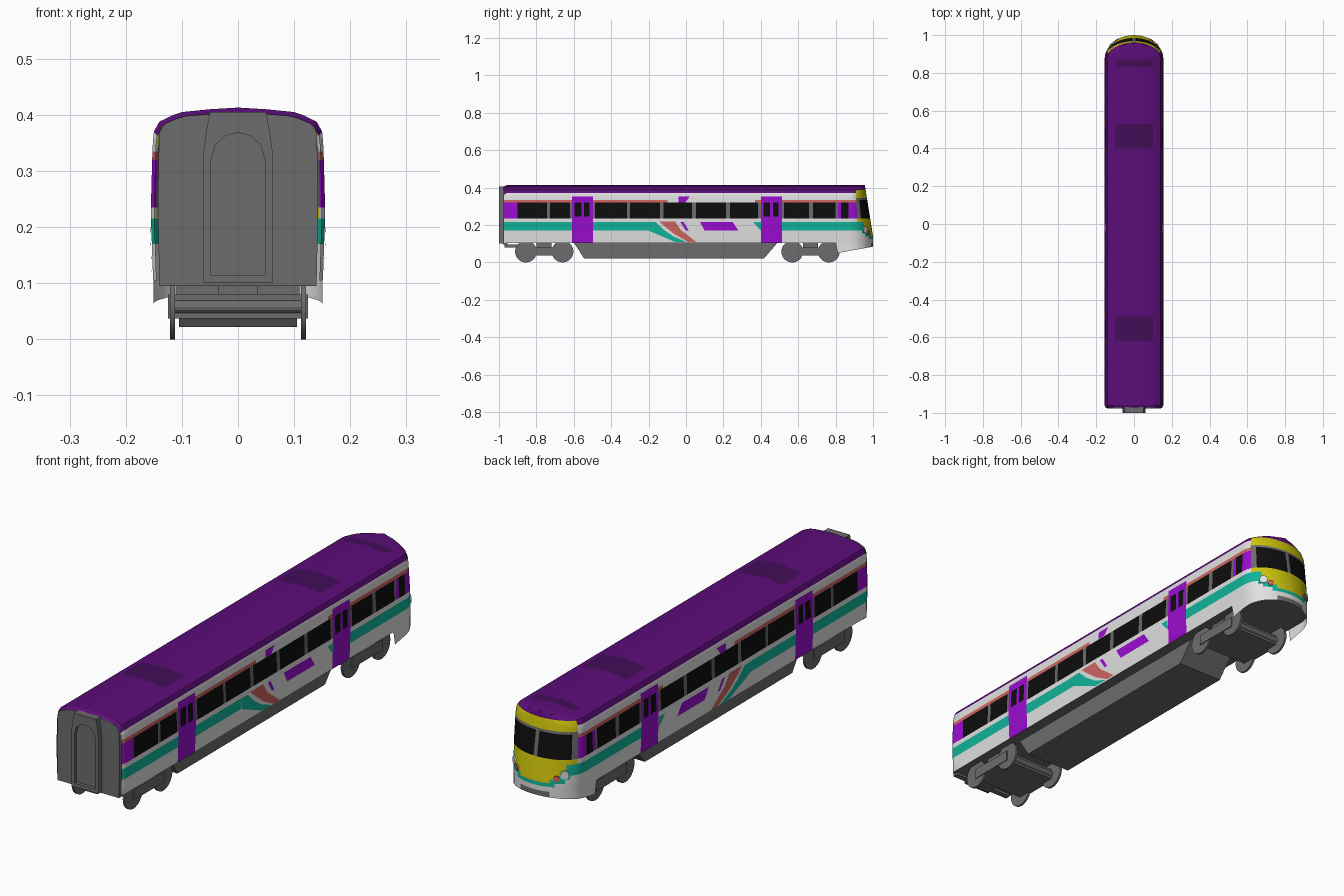
import bpy, bmesh, math
from mathutils import Matrix, Vector

if "Cube" in bpy.data.objects:
    bpy.data.objects.remove(bpy.data.objects["Cube"])

COLORS = {
    "white": (0.75, 0.75, 0.75), "grey": (0.15, 0.15, 0.15), "black": (0.004, 0.004, 0.004),
    "purple": (0.32, 0.004, 0.62), "roof_purple": (0.105, 0.004, 0.19),
    "dark_purple": (0.055, 0.004, 0.095), "green": (0.005, 0.46, 0.33),
    "coral": (0.62, 0.13, 0.115), "yellow": (0.62, 0.55, 0.003)}
NAMES = list(COLORS)
MATS = []
for n, c in COLORS.items():
    m = bpy.data.materials.new(n)
    m.diffuse_color = (*c, 1)
    m.use_nodes = True
    m.node_tree.nodes["Principled BSDF"].inputs["Base Color"].default_value = m.diffuse_color
    MATS.append(m)


def finish(name, bm, color=None, mirror=False, smooth=False):
    me = bpy.data.meshes.new(name)
    bm.to_mesh(me)
    bm.free()
    ob = bpy.data.objects.new(name, me)
    bpy.context.collection.objects.link(ob)
    for m in ([MATS[NAMES.index(color)]] if color else MATS):
        me.materials.append(m)
    if smooth:
        bpy.ops.object.select_all(action='DESELECT')
        ob.select_set(True)
        bpy.context.view_layer.objects.active = ob
        bpy.ops.object.shade_smooth_by_angle(angle=math.radians(25))
    if mirror:
        ob.modifiers.new("mirror", 'MIRROR')
    return ob


def box(name, x, y, z, color):
    """Box from (min, max) ranges."""
    bm = bmesh.new()
    size = [b - a for a, b in (x, y, z)]
    mid = [(a + b) / 2 for a, b in (x, y, z)]
    bmesh.ops.create_cube(bm, size=1, matrix=Matrix.Translation(mid) @ Matrix.Diagonal((*size, 1)))
    return finish(name, bm, color)


def disc(name, center, axis, radius, depth, color, mirror=True, sides=28):
    bm = bmesh.new()
    rot = Vector(axis).to_track_quat('Z', 'Y').to_matrix().to_4x4()
    bmesh.ops.create_cone(bm, cap_ends=True, segments=sides, radius1=radius, radius2=radius,
                          depth=depth, matrix=Matrix.Translation(center) @ rot)
    return finish(name, bm, color, mirror, True)


# Cross-section of the body: (height, half width)
ROWS = [(.105, .151), (.125, .152), (.14, .1525), (.155, .153), (.17, .1535), (.193, .1545),
        (.215, .155), (.235, .155), (.245, .155), (.32, .153), (.335, .1525), (.345, .152),
        (.352, .1515), (.37, .15), (.388, .14), (.4, .115), (.405, .1), (.41, .05), (.413, 0)]
REAR, NOSE = -.973, .88
DOORS = [(-.61, -.497), (.4, .513)]
SLITS = [(-.595, -.56), (-.545, -.515), (.415, .45), (.465, .495), (.83, .87)]
WINDOWS = [(-.9, -.743), (-.727, -.62), (-.487, -.316), (-.3, -.14), (-.12, .033),
           (.053, .214), (.235, .385), (.524, .658), (.68, .8)]
HATCHES = [(-.62, -.49), (.4, .53), (.83, .87)]
ANGLES = [10, 20, 32, 40, 48, 56, 64, 72, 80, 87, 90]


def inside(y, spans):
    return any(a < y < b for a, b in spans)


def nose_point(t, z, w):
    front = 1.0 - max(0, z - .14) * .16
    t = math.radians(t)
    return Vector((w * math.cos(t) if t < 1.57 else 0, NOSE + (front - NOSE) * math.sin(t), z))


def half_width(z):
    for (z0, w0), (z1, w1) in zip(ROWS, ROWS[1:]):
        if z <= z1:
            return w0 + (w1 - w0) * (z - z0) / (z1 - z0)
    return 0


def paint(x, y, z, t):
    """Colour of a shell face from its position; t is its angle round the cab."""
    cab = t > 20
    if z > .388 or (z > .37 and not cab):
        return "dark_purple" if z > .405 and inside(y, HATCHES) else "roof_purple"
    if cab:
        if z > .345:
            return "yellow"
        if z > .335:
            return "grey"
        if z > .235:
            return "black" if 32 < t < 87 else "grey"
        if z < .105:
            return "grey" if x < .06 else "white"
        if z > .215 or (z > .14 and x < .05 + (z - .13)):
            return "yellow"
        return "green" if z > .17 - (t - 20) / 40 * .045 and z > .125 else "white"
    if inside(y, DOORS) and .105 < z < .352:
        return "black" if .245 < z < .32 and inside(y, SLITS) else "purple"
    if .235 < z < .32:
        if inside(y, WINDOWS) or inside(y, SLITS):
            return "black"
        return "purple" if y < -.905 or y > .813 else "grey"
    if .32 < z < .335 and not -.1 < y < .37:
        return "coral"
    if .17 < z < .215 and not -.2 < y < .4:
        return "green"
    return "white"


# Body shell: one half, lofted along the side and round the cab, then mirrored
ys = sorted({y for s in DOORS + SLITS + WINDOWS + HATCHES for y in s}
            | {REAR, -.96, -.91, -.2, -.1, .37, .81, .813, NOSE})
cols = [(y, 0) for y in ys] + [(NOSE, a) for a in ANGLES]
bm = bmesh.new()
grid = []
for y, t in cols:
    line = []
    for z, w in ROWS:
        if t:
            p = nose_point(t, z, w)
        else:
            end = y == REAR
            p = Vector((w * (.96 if end else 1), y, z - (.008 if end and z > .36 else 0)))
        line.append(bm.verts.new(p))
    # cab skirt hangs below the floor line
    p = line[0].co.copy()
    if p.y > .805:
        p.z = .05 + (p.y - .81) * .18
    line.insert(0, bm.verts.new(p))
    grid.append(line)
for i in range(len(cols) - 1):
    t = (cols[i][1] + cols[i + 1][1]) / 2
    for r in range(len(ROWS)):
        if r == 0 and grid[i + 1][0].co.y < .805:
            continue
        f = bm.faces.new((grid[i][r], grid[i + 1][r], grid[i + 1][r + 1], grid[i][r + 1]))
        c = f.calc_center_median()
        f.material_index = NAMES.index(paint(c.x, c.y, c.z, t))
# underside
low = [l[1] for l in grid]
f = bm.faces.new([bm.verts.new((0, REAR, .105))] + low[::-1])
f.material_index = NAMES.index("grey")
bmesh.ops.delete(bm, geom=[v for v in bm.verts if not v.link_faces], context='VERTS')
finish("body_shell", bm, mirror=True, smooth=True)


# Painted swooshes on the sides, as thin plates
def side_plate(name, pts, color):
    bm = bmesh.new()
    bm.faces.new([bm.verts.new((half_width(z) + .002, y, z)) for y, z in pts])
    f = list(bm.faces)[0]
    f.normal_update()
    if f.normal.x < 0:
        f.normal_flip()
    finish(name, bm, color, mirror=True)


side_plate("green_swoosh", [(-.2, .17), (-.13, .14), (-.06, .11), (0, .11), (-.07, .14),
                            (-.12, .175), (-.16, .215), (-.2, .215)], "green")
side_plate("coral_swoosh", [(-.145, .22), (-.06, .22), (-.03, .175), (.055, .11), (.012, .11),
                            (-.06, .15), (-.11, .19)], "coral")
side_plate("purple_block", [(.075, .215), (.25, .215), (.28, .17), (.1, .17)], "purple")
side_plate("purple_sliver", [(-.03, .215), (-.012, .215), (.015, .17), (0, .17)], "purple")
side_plate("purple_upper_block", [(-.04, .352), (.02, .352), (-.005, .32), (-.04, .32)], "purple")
side_plate("green_stripe_start", [(.36, .215), (.4, .215), (.4, .17)], "green")

# Cab lamps
for name, t, z, r, color in (("headlamp", 42, .175, .017, "white"),
                             ("tail_lamp", 54, .16, .012, "coral")):
    p = nose_point(t, z, half_width(z))
    a = nose_point(t + 2, z, half_width(z)) - nose_point(t - 2, z, half_width(z))
    disc(name, p, (a.y, -a.x, 0), r, .008, color)

# Rear bulkhead
bm = bmesh.new()
half = [(w * .93, min(z, .37) + max(0, z - .37) * .8) for z, w in ROWS if z > .35]
half = [(.14, .095), (.143, .235)] + half
pts = half + [(-x, z) for x, z in half[-2::-1]]
f = bm.faces.new([bm.verts.new((x, -.978, z)) for x, z in pts])
r = bmesh.ops.extrude_face_region(bm, geom=[f])
for v in r["geom"]:
    if isinstance(v, bmesh.types.BMVert):
        v.co.y = -.955
bmesh.ops.recalc_face_normals(bm, faces=bm.faces)
finish("rear_bulkhead", bm, "grey")

# Gangway with a recessed arched door
outer = [(0, .1), (.062, .1), (.062, .33), (.057, .37), (.05, .405), (0, .405)]
inner = [(0, .115), (.048, .115), (.048, .32), (.04, .347), (.022, .363), (0, .368)]
bm = bmesh.new()
loops = [[bm.verts.new((x, y, z)) for x, z in prof]
         for prof, y in ((outer, -.97), (outer, -1), (inner, -1), (inner, -.986))]
for a, b in zip(loops, loops[1:]):
    for i in range(5):
        bm.faces.new((a[i], b[i], b[i + 1], a[i + 1]))
bm.faces.new(loops[3])
bmesh.ops.recalc_face_normals(bm, faces=bm.faces)
if sum(f.normal.y * f.calc_area() for f in bm.faces) > 0:
    bmesh.ops.reverse_faces(bm, faces=bm.faces)
finish("gangway", bm, "grey", mirror=True)
box("rear_coupler", (-.035, .035), (-.97, -.85), (.08, .097), "grey")

# Equipment case under the floor
bm = bmesh.new()
f = bm.faces.new([bm.verts.new((-.105, y, z)) for y, z in
                  ((-.6, .106), (-.545, .022), (.418, .022), (.49, .106))])
r = bmesh.ops.extrude_face_region(bm, geom=[f])
for v in r["geom"]:
    if isinstance(v, bmesh.types.BMVert):
        v.co.x = .105
bmesh.ops.recalc_face_normals(bm, faces=bm.faces)
finish("underfloor_case", bm, "grey")

# Bogies and wheels
for label, c in (("rear", -.758), ("front", .666)):
    box(label + "_bogie_frame", (-.125, .125), (c - .1, c + .1), (.037, .08), "grey")
    box(label + "_bogie_bolster", (-.11, .11), (c - .04, c + .04), (.08, .106), "grey")
    for k, dy in enumerate((-.098, .098)):
        disc(f"{label}_wheel_{k}", (.117, c + dy, .058), (1, 0, 0), .058, .009, "grey")
        disc(f"{label}_axle_{k}", (0, c + dy, .058), (1, 0, 0), .012, .23, "grey", False, 12)
